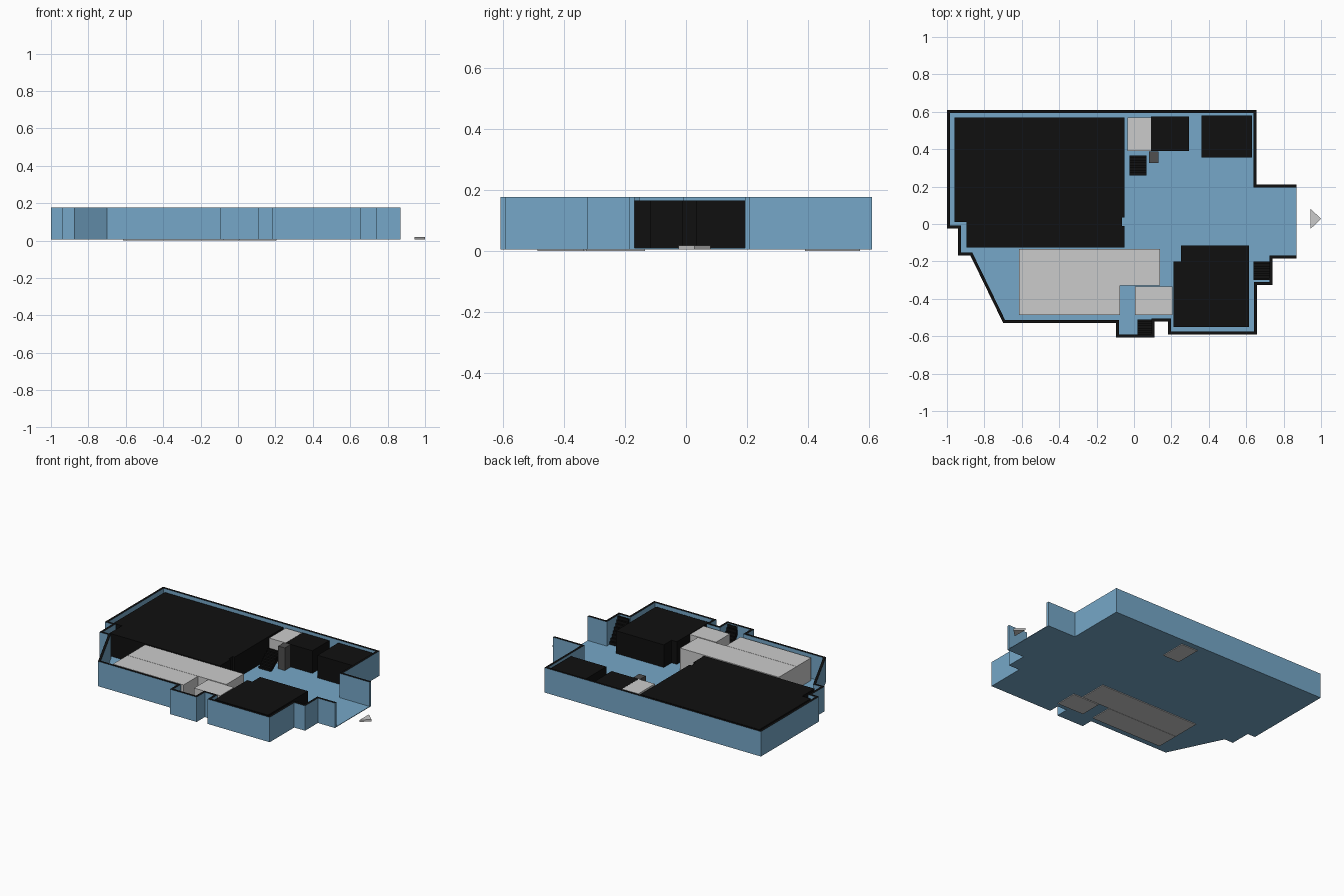
import bpy, bmesh
from mathutils import Vector

if "Cube" in bpy.data.objects:
    bpy.data.objects.remove(bpy.data.objects["Cube"])


def material(name, rgb):
    m = bpy.data.materials.new(name)
    m.diffuse_color = (*rgb, 1)
    m.use_nodes = True
    m.node_tree.nodes["Principled BSDF"].inputs["Base Color"].default_value = m.diffuse_color
    return m


BLUE = material("blue", (0.18, 0.39, 0.58))
BLACK = material("black", (0.005, 0.005, 0.005))
DARK = material("dark_grey", (0.08, 0.08, 0.08))


def finish(name, bm, mats):
    bmesh.ops.recalc_face_normals(bm, faces=bm.faces)
    me = bpy.data.meshes.new(name)
    bm.to_mesh(me)
    bm.free()
    for m in mats:
        me.materials.append(m)
    ob = bpy.data.objects.new(name, me)
    bpy.context.collection.objects.link(ob)
    return ob


def prism(name, pts, z0, z1, mat=None, top=None):
    """Upright prism over a plan outline; optional second material on top."""
    bm = bmesh.new()
    lo = [bm.verts.new((x, y, z0)) for x, y in pts]
    hi = [bm.verts.new((x, y, z1)) for x, y in pts]
    n = len(pts)
    bm.faces.new(lo[::-1])
    cap = bm.faces.new(hi)
    for i in range(n):
        j = (i + 1) % n
        bm.faces.new((lo[i], lo[j], hi[j], hi[i]))
    if top:
        cap.material_index = 1
    return finish(name, bm, [m for m in (mat, top) if m])


def box(name, x0, x1, y0, y1, z0, z1, mat=None):
    return prism(name, [(x0, y0), (x1, y0), (x1, y1), (x0, y1)], z0, z1, mat)


def inset_path(pts, t):
    """Offset an open path to its left with mitred corners."""
    p = [Vector(q) for q in pts]
    nrm = []
    for a, b in zip(p, p[1:]):
        d = (b - a).normalized()
        nrm.append(Vector((-d.y, d.x)))
    out = []
    for i, q in enumerate(p):
        n0, n1 = nrm[max(i - 1, 0)], nrm[min(i, len(nrm) - 1)]
        m = n0 + n1
        out.append(q + m * (2 * t / m.length_squared))
    return [tuple(v) for v in out]


# Building outline, counter-clockwise, open on the right side
outline = [(0.87, 0.21), (0.655, 0.21), (0.655, 0.61), (-1, 0.61), (-1, -0.025),
           (-0.942, -0.025), (-0.942, -0.168), (-0.875, -0.168), (-0.70, -0.528),
           (-0.095, -0.528), (-0.095, -0.608), (0.11, -0.608), (0.11, -0.52),
           (0.182, -0.52), (0.182, -0.592), (0.657, -0.592), (0.657, -0.325),
           (0.74, -0.325), (0.74, -0.185), (0.87, -0.185)]
prism("floor", outline, 0.005, 0.009, BLUE)
prism("outer_wall", outline + inset_path(outline, 0.016)[::-1], 0.005, 0.177, BLUE, BLACK)

# Dark solid rooms
H = 0.165
prism("large_room", [(-0.96, 0.57), (-0.96, 0.01), (-0.895, 0.01), (-0.895, -0.125),
                     (-0.05, -0.125), (-0.05, -0.01), (-0.065, -0.01), (-0.065, 0.035),
                     (-0.05, 0.035), (-0.05, 0.57)], 0.007, H, BLACK)
prism("front_room", [(0.21, -0.55), (0.615, -0.55), (0.615, -0.115), (0.25, -0.115),
                     (0.25, -0.2), (0.21, -0.2)], 0.007, H, BLACK)
box("back_room", 0.091, 0.295, 0.39, 0.575, 0.007, H, BLACK)
box("corner_room", 0.36, 0.63, 0.355, 0.58, 0.007, H, BLACK)

# Grey solid rooms reaching below the floor
box("service_core", -0.035, 0.09, 0.39, 0.57, 0, H)
box("long_room", -0.615, 0.14, -0.328, -0.135, 0, H)
box("medium_room", -0.615, -0.075, -0.487, -0.33, 0, H)
box("small_room", 0.005, 0.205, -0.487, -0.335, 0, H)
box("pillar", 0.08, 0.13, 0.325, 0.388, 0.007, H, DARK)


def stair(name, x0, x1, y_low, y_high, z1, steps=8):
    """Flight of steps with a sloping underside, rising along y."""
    prof = []
    for i in range(steps):
        y = y_low + (y_high - y_low) * i / steps
        yn = y_low + (y_high - y_low) * (i + 1) / steps
        z = 0.009 + (z1 - 0.009) * (i + 1) / steps
        prof += [(y, z), (yn, z)]
    prof += [(y_high, z1 - 0.04), (y_low + (y_high - y_low) * 0.12, 0.009), (y_low, 0.009)]
    bm = bmesh.new()
    face = bm.faces.new([bm.verts.new((x0, y, z)) for y, z in prof])
    ext = bmesh.ops.extrude_face_region(bm, geom=[face], use_keep_orig=True)
    moved = [g for g in ext["geom"] if isinstance(g, bmesh.types.BMVert)]
    bmesh.ops.translate(bm, verts=moved, vec=(x1 - x0, 0, 0))
    return finish(name, bm, [BLACK])


# Three small stairs
stair("stair_right", 0.64, 0.735, -0.2, -0.3, 0.17)
stair("stair_front", 0.02, 0.105, -0.51, -0.6, 0.17)
stair("stair_middle", -0.025, 0.068, 0.26, 0.365, 0.11)

# Entrance marker
prism("entrance_arrow", [(0.945, -0.025), (1.0, 0.028), (0.945, 0.08)], 0.005, 0.018)
